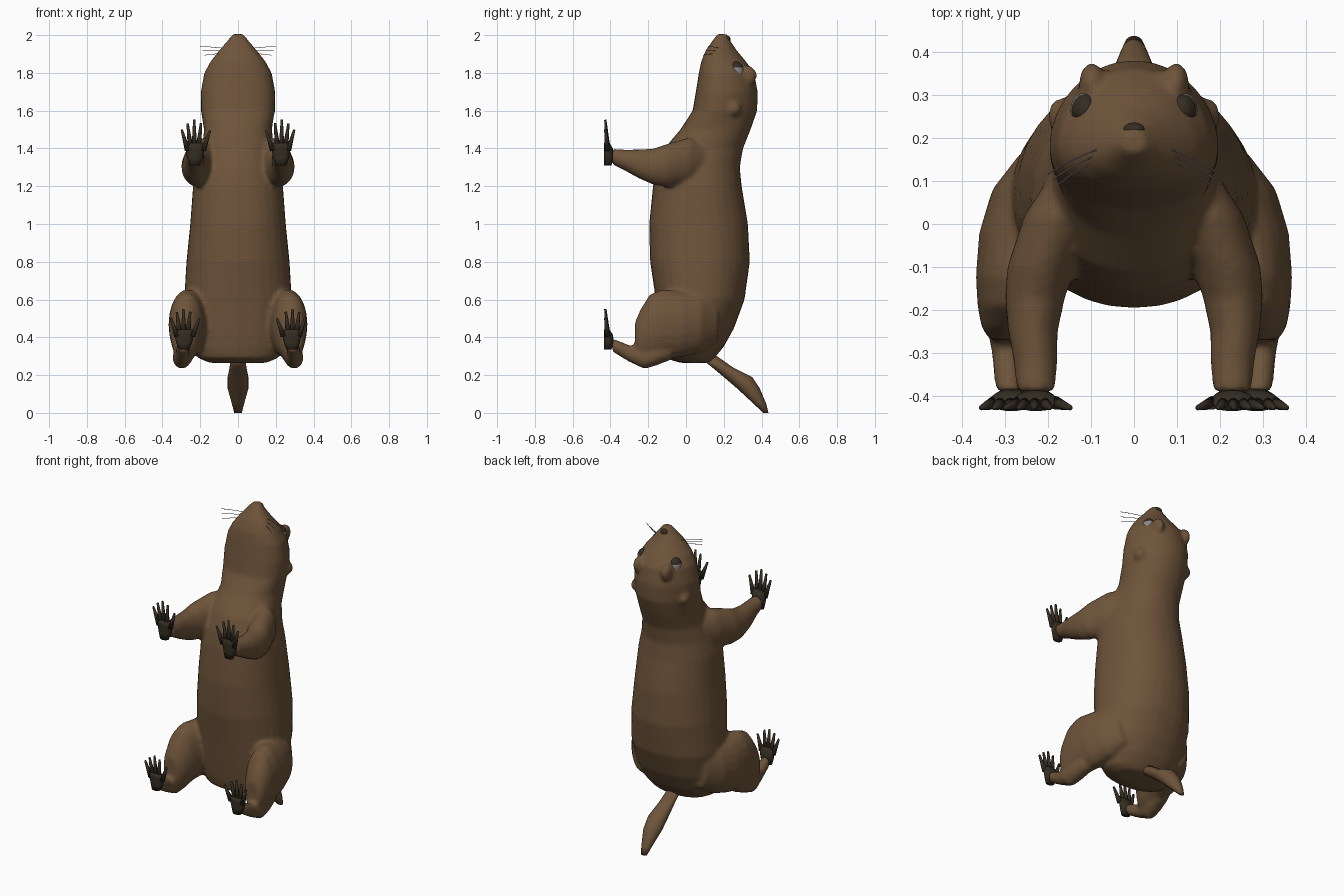
import bpy, bmesh, math
from mathutils import Vector, Matrix

cube = bpy.data.objects.get("Cube")
if cube:
    bpy.data.objects.remove(cube, do_unlink=True)


def material(name, r, g, b):
    m = bpy.data.materials.new(name)
    m.use_nodes = True
    m.diffuse_color = (r, g, b, 1)
    shader = m.node_tree.nodes["Principled BSDF"]
    shader.inputs["Base Color"].default_value = (r, g, b, 1)
    shader.inputs["Roughness"].default_value = 0.9
    return m


fur = material("brown_fur", 0.156, 0.089, 0.043)
dark = material("dark_skin", 0.034, 0.026, 0.016)
grey = material("pale_grey", 0.25, 0.25, 0.25)


def loft(bm, rings, axis, power=1.0, segments=20):
    """Skin rings of (centre, radius_x, other_radius, taper) set across an axis."""
    loops = []
    for centre, ra, rb, taper in rings:
        loop = []
        for i in range(segments):
            a = math.tau * i / segments
            c, s = math.cos(a), math.sin(a)
            c = math.copysign(abs(c) ** power, c)
            s = math.copysign(abs(s) ** power, s)
            u, v = ra * c * (1 - taper * s), rb * s
            offset = (u, v, 0) if axis == "z" else (u, 0, v)
            loop.append(bm.verts.new(Vector(centre) + Vector(offset)))
        loops.append(loop)
    for low, high in zip(loops, loops[1:]):
        for i in range(segments):
            j = (i + 1) % segments
            bm.faces.new((low[i], low[j], high[j], high[i]))
    bm.faces.new(loops[0])
    bm.faces.new(loops[-1])


def ball(bm, centre, radii, segments=20):
    matrix = Matrix.Translation(centre) @ Matrix.Diagonal((*radii, 1))
    bmesh.ops.create_uvsphere(bm, u_segments=segments, v_segments=segments,
                              radius=1, matrix=matrix)


def finish(bm, name, *mats):
    bmesh.ops.recalc_face_normals(bm, faces=bm.faces[:])
    for f in bm.faces:
        f.smooth = True
    mesh = bpy.data.meshes.new(name)
    bm.to_mesh(mesh)
    bm.free()
    for m in mats:
        mesh.materials.append(m)
    obj = bpy.data.objects.new(name, mesh)
    bpy.context.collection.objects.link(obj)
    return obj


# Trunk and head: height, belly y, back y, half width
trunk = [
    (0.265, -0.03, 0.12, 0.15), (0.29, -0.11, 0.15, 0.21),
    (0.35, -0.125, 0.2, 0.245), (0.45, -0.14, 0.255, 0.27),
    (0.6, -0.16, 0.31, 0.285), (0.8, -0.19, 0.338, 0.273),
    (1.0, -0.195, 0.328, 0.253), (1.2, -0.175, 0.295, 0.238),
    (1.3, -0.155, 0.285, 0.215), (1.4, -0.115, 0.302, 0.19),
    (1.5, -0.03, 0.342, 0.18), (1.6, 0.035, 0.377, 0.192),
    (1.7, 0.052, 0.38, 0.193), (1.8, 0.068, 0.36, 0.175),
    (1.86, 0.08, 0.318, 0.143), (1.92, 0.105, 0.268, 0.097),
    (1.97, 0.14, 0.235, 0.055), (2.005, 0.165, 0.218, 0.028),
]
bm = bmesh.new()
loft(bm, [((0, (f + b) / 2, z), w, (b - f) / 2, 0.18 if z > 1.55 else 0.04)
          for z, f, b, w in trunk], "z", power=0.92, segments=32)

# Limbs: y, x, z, half width, half height
arm = [
    (0.12, 0.13, 1.34, 0.06, 0.09), (0.02, 0.17, 1.335, 0.085, 0.125),
    (-0.1, 0.215, 1.31, 0.08, 0.115), (-0.17, 0.23, 1.303, 0.07, 0.097),
    (-0.25, 0.235, 1.318, 0.058, 0.077), (-0.32, 0.229, 1.337, 0.051, 0.057),
    (-0.39, 0.228, 1.357, 0.045, 0.042),
]
thigh = [
    (0.17, 0.2, 0.5, 0.06, 0.12), (0.08, 0.23, 0.48, 0.1, 0.16),
    (-0.02, 0.255, 0.47, 0.105, 0.175), (-0.12, 0.268, 0.47, 0.1, 0.185),
    (-0.19, 0.276, 0.45, 0.088, 0.18), (-0.24, 0.285, 0.41, 0.07, 0.14),
    (-0.27, 0.29, 0.39, 0.045, 0.09),
]
shin = [
    (-0.08, 0.28, 0.33, 0.05, 0.05), (-0.16, 0.29, 0.305, 0.055, 0.055),
    (-0.22, 0.298, 0.286, 0.048, 0.054), (-0.3, 0.295, 0.314, 0.036, 0.045),
    (-0.39, 0.29, 0.36, 0.032, 0.036),
]
for side in (1, -1):
    for limb in (arm, thigh, shin):
        loft(bm, [((side * x, y, z), rx, rz, 0) for y, x, z, rx, rz in limb], "y")
    # Brow ridge and ear
    ball(bm, (side * 0.098, 0.325, 1.785), (0.03, 0.05, 0.055))
    ball(bm, (side * 0.17, 0.25, 1.61), (0.03, 0.042, 0.038))
body = finish(bm, "furry_body", fur)
remesh = body.modifiers.new("blend_parts", "REMESH")
remesh.mode = "VOXEL"
remesh.voxel_size = 0.012
remesh.use_smooth_shade = True
soften = body.modifiers.new("soften", "SMOOTH")
soften.factor = 0.5
soften.iterations = 4

# Tail: height, y, half width, half depth
tail = [(0.31, 0.1, 0.035, 0.05), (0.24, 0.195, 0.045, 0.055),
        (0.19, 0.275, 0.055, 0.075), (0.13, 0.33, 0.055, 0.06),
        (0.05, 0.39, 0.033, 0.034), (0, 0.423, 0.02, 0.014)]
bm = bmesh.new()
loft(bm, [((0, y, z), w, d, 0) for z, y, w, d in tail], "z")
finish(bm, "tail", fur)


# Paws: a flat palm with five tapered toes
palm = [(0, 0.028, 0.02), (0.04, 0.042, 0.027), (0.09, 0.051, 0.024), (0.12, 0.043, 0.015)]
toes = [(0.07, 0.19), (0.039, 0.222), (0.004, 0.242), (-0.032, 0.225), (-0.08, 0.185)]


def paw(name, side, x, z, size):
    bm = bmesh.new()
    loft(bm, [((side * x, d - 0.435, z + h * size), w, d, 0) for h, w, d in palm], "z")
    for spread, height in toes:
        root = Vector((side * (x + spread * 0.55), -0.415, z + 0.08 * size))
        tip = Vector((side * (x + spread), -0.427, z + height * size))
        way = tip - root
        turn = way.to_track_quat("Z", "Y").to_matrix().to_4x4()
        bmesh.ops.create_cone(bm, cap_ends=True, segments=10, radius1=0.016,
                              radius2=0.006, depth=way.length,
                              matrix=Matrix.Translation((root + tip) / 2) @ turn)
    finish(bm, name, dark)


for side, label in ((1, "left"), (-1, "right")):
    paw(label + "_front_paw", side, 0.228, 1.31, 1.0)
    paw(label + "_hind_paw", side, 0.285, 0.335, 0.89)

    # Eye with a pale band across the middle
    bm = bmesh.new()
    ball(bm, (side * 0.112, 0.265, 1.81), (0.036, 0.04, 0.05), 24)
    for f in bm.faces:
        f.material_index = int(abs(f.calc_center_median().z - 1.805) < 0.026)
    finish(bm, label + "_eye", dark, grey)

    # Whiskers
    curve = bpy.data.curves.new(label + "_whiskers", "CURVE")
    curve.dimensions = "3D"
    curve.bevel_depth = 0.0015
    curve.bevel_resolution = 1
    for k in range(3):
        strand = curve.splines.new("POLY")
        strand.points.add(4)
        for i, p in enumerate(strand.points):
            t = i / 4
            p.co = (side * (0.07 + (0.13 - 0.012 * k) * t),
                    0.178 - 0.012 * k - 0.04 * t - 0.022 * t * t,
                    1.93 - 0.012 * k + 0.012 * (1 - k) * t, 1)
    curve.materials.append(grey)
    bpy.context.collection.objects.link(
        bpy.data.objects.new(label + "_whiskers", curve))

# Nose
bm = bmesh.new()
ball(bm, (0, 0.218, 1.975), (0.026, 0.018, 0.022))
finish(bm, "nose", dark)
